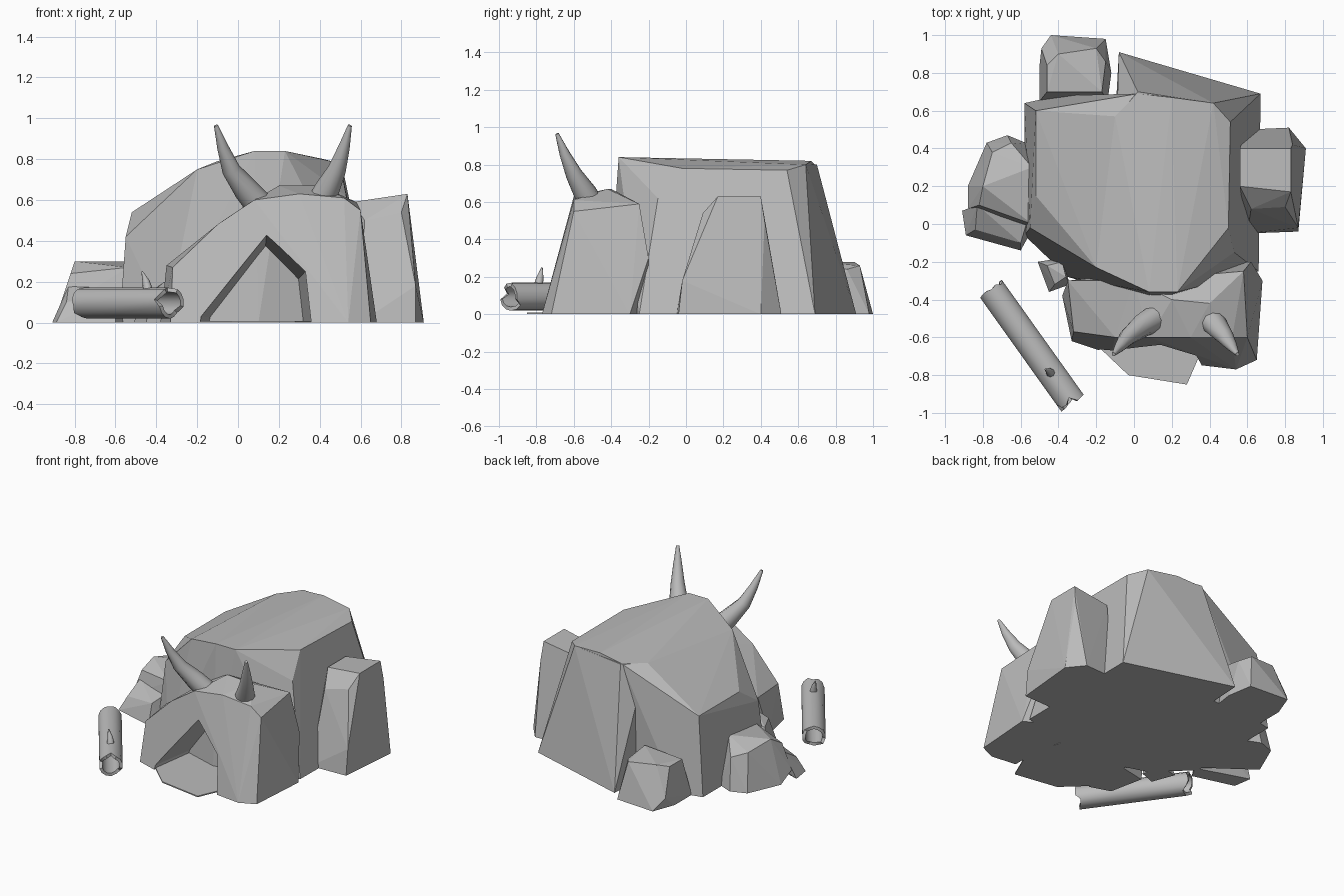
import bpy, bmesh, math, random
from mathutils import Vector

random.seed(4)
default_cube = bpy.data.objects.get("Cube")
if default_cube:
    bpy.data.objects.remove(default_cube, do_unlink=True)

# One stone grey for everything
stone = bpy.data.materials.new("stone_grey")
stone.use_nodes = True
grey = (0.5, 0.5, 0.5, 1)
stone.diffuse_color = grey
stone.node_tree.nodes["Principled BSDF"].inputs["Base Color"].default_value = grey


def finish(name, bm):
    """Turn a bmesh into a named, coloured object."""
    bmesh.ops.recalc_face_normals(bm, faces=bm.faces)
    mesh = bpy.data.meshes.new(name)
    bm.to_mesh(mesh)
    bm.free()
    mesh.materials.append(stone)
    obj = bpy.data.objects.new(name, mesh)
    bpy.context.collection.objects.link(obj)
    return obj


def rock(name, points):
    """Faceted stone: the convex hull of its corner points."""
    bm = bmesh.new()
    for point in points:
        bm.verts.new(point)
    result = bmesh.ops.convex_hull(bm, input=bm.verts)
    unused = [v for v in result["geom_interior"] if isinstance(v, bmesh.types.BMVert)]
    bmesh.ops.delete(bm, geom=unused, context="VERTS")
    bmesh.ops.dissolve_limit(bm, angle_limit=math.radians(1), verts=bm.verts, edges=bm.edges)
    return finish(name, bm)


def smooth(obj):
    bpy.ops.object.select_all(action="DESELECT")
    bpy.context.view_layer.objects.active = obj
    obj.select_set(True)
    bpy.ops.object.shade_smooth_by_angle(angle=math.radians(45))


def loft(name, rings, closed_loop=False):
    """Skin a list of rings; cap the ends unless the rings form a loop."""
    bm = bmesh.new()
    loops = [[bm.verts.new(p) for p in ring] for ring in rings]
    pairs = list(zip(loops, loops[1:]))
    if closed_loop:
        pairs.append((loops[-1], loops[0]))
    else:
        bm.faces.new(loops[0])
        bm.faces.new(loops[-1])
    count = len(loops[0])
    for a, b in pairs:
        for i in range(count):
            j = (i + 1) % count
            bm.faces.new((a[i], a[j], b[j], b[i]))
    obj = finish(name, bm)
    smooth(obj)
    return obj


def circle(centre, axis, radius, sides):
    """Ring of points around an axis."""
    side = axis.cross(Vector((0, 1, 0))).normalized()
    up = side.cross(axis).normalized()
    angles = [math.tau * i / sides for i in range(sides)]
    return [centre + radius * (math.cos(a) * side + math.sin(a) * up) for a in angles]


def tapered(name, path, radii, sides=10):
    """Curved spike that narrows along its path."""
    path = [Vector(p) for p in path]
    last = len(path) - 1
    rings = []
    for i, (centre, radius) in enumerate(zip(path, radii)):
        axis = (path[min(i + 1, last)] - path[max(i - 1, 0)]).normalized()
        rings.append(circle(centre, axis, radius, sides))
    return loft(name, rings)


# Main hill: sloping top over a wide base
rock("hill_body", [
    (-.52, .6, .54), (-.52, .15, .54), (-.55, -.02, .42), (-.1, .57, .79),
    (.02, .69, .8), (.2, .67, .82), (.42, .64, .8), (.51, .54, .77),
    (.5, -.02, .78), (.53, -.15, .62), (.23, -.36, .84), (.08, -.36, .84),
    (-.2, -.23, .75), (-.58, .64, 0), (-.58, -.06, 0), (-.35, -.28, 0),
    (.1, -.42, 0), (.66, -.25, 0), (.67, .69, 0), (-.4, .68, 0)])

# Sloping buttress on the back
rock("back_buttress", [
    (-.08, .91, 0), (.67, .69, 0), (.02, .7, .8), (.42, .64, .8),
    (-.09, .57, .79), (.51, .54, .76), (-.1, .55, 0), (.5, .5, 0)])

# Entrance shaped like a horned head, with an arched mouth cut out
head = rock("entrance_head", [
    (.2, -.4, .67), (.4, -.42, .67), (.08, -.6, .6), (.3, -.6, .63),
    (.52, -.6, .61), (.58, -.25, .59), (.6, -.6, .55), (-.1, -.6, .48),
    (-.2, -.55, .37), (-.32, -.57, .27), (-.35, -.3, .28), (.0, -.3, .55),
    (.54, -.77, 0), (.65, -.72, 0), (.68, -.3, 0), (.62, -.2, .3),
    (-.38, -.38, 0), (-.33, -.62, 0), (-.12, -.69, 0), (.5, -.2, 0)])

arch = [(-.2, -.1), (-.18, .03), (0, .25), (.14, .43), (.33, .25), (.37, -.1)]
depths = ((-1, 1), (-.65, 1), (-.25, .8))
cutter = rock("mouth_cutter", [
    (.1 + (x - .1) * scale, y, z * scale) for y, scale in depths for x, z in arch])
cutter.hide_render = True
cut = head.modifiers.new("mouth", "BOOLEAN")
cut.operation = "DIFFERENCE"
cut.solver = "EXACT"
cut.object = cutter
bpy.context.view_layer.objects.active = head
bpy.ops.object.modifier_apply(modifier=cut.name)
bpy.data.objects.remove(cutter, do_unlink=True)

# Floor slab spreading out of the mouth
slab = [(-.22, -.62), (-.03, -.8), (.28, -.85), (.38, -.62), (.3, -.3), (-.2, -.3)]
rock("mouth_floor", [(x, y, z) for z in (0, .008) for x, y in slab])

# Boulders leaning against the hill
rock("left_boulder", [
    (.83, .17, .63), (.83, .4, .63), (.56, .2, .59), (.56, .4, .59),
    (.8, .09, .54), (.62, .08, .5), (.85, .07, .38), (.87, -.02, .18),
    (.91, .4, 0), (.87, -.04, 0), (.6, -.05, 0), (.82, .51, 0),
    (.6, .5, 0), (.84, .42, .5)])
rock("right_boulder", [
    (-.8, .2, .3), (-.75, .38, .26), (-.65, .43, .22), (-.54, .3, .3),
    (-.82, .1, .24), (-.54, .0, .27), (-.67, .47, 0), (-.78, .43, 0),
    (-.88, .2, 0), (-.88, .08, .06), (-.55, .42, 0), (-.55, -.04, 0)])
rock("right_ledge", [
    (-.91, .07, 0), (-.89, -.06, 0), (-.6, -.14, 0), (-.55, -.05, 0),
    (-.83, .1, .18), (-.84, -.03, .1), (-.6, -.1, .14), (-.54, .1, .2)])
rock("back_boulder", [
    (-.46, .84, .26), (-.4, .9, .28), (-.2, .93, .26), (-.15, .86, .24),
    (-.17, .7, .28), (-.46, .7, .26), (-.5, .84, 0), (-.49, .93, .08),
    (-.44, 1, 0), (-.15, .98, 0), (-.12, .8, 0), (-.5, .65, 0), (-.14, .65, 0)])
rock("small_front_boulder", [
    (-.51, -.2, 0), (-.45, -.36, 0), (-.34, -.32, 0), (-.38, -.18, 0),
    (-.46, -.22, .13), (-.42, -.32, .15), (-.36, -.28, .2), (-.38, -.2, .17)])

# Horns curving up and outwards
horn_radii = (.07, .062, .045, .028, .01)
tapered("right_horn", [
    (.11, -.5, .57), (.04, -.54, .65), (-.035, -.6, .75),
    (-.075, -.65, .86), (-.108, -.69, .965)], horn_radii)
tapered("left_horn", [
    (.4, -.5, .57), (.435, -.54, .65), (.485, -.6, .75),
    (.52, -.65, .86), (.548, -.69, .965)], horn_radii)

# Hollow log with ragged ends
start, end = Vector((-.745, -.36, .095)), Vector((-.335, -.935, .095))
along = (end - start).normalized()
sides = 14
ragged = [[random.uniform(-.03, .025) for i in range(sides)] for tip in (start, end)]


def log_ring(tip, radius, offsets):
    ring = circle(tip, along, radius, sides)
    return [p + along * shift for p, shift in zip(ring, offsets)]


outer, inner = .076, .056
middle = start.lerp(end, .5)
level = [0] * sides
loft("hollow_log", [
    log_ring(start, outer, ragged[0]), log_ring(middle, outer, level),
    log_ring(end, outer, ragged[1]), log_ring(end, inner, ragged[1]),
    log_ring(middle, inner, level), log_ring(start, inner, ragged[0])], closed_loop=True)

# Broken twig on the log
tapered("log_twig", [(-.44, -.79, .15), (-.45, -.78, .2), (-.47, -.77, .25)],
        (.026, .018, .004), sides=8)
